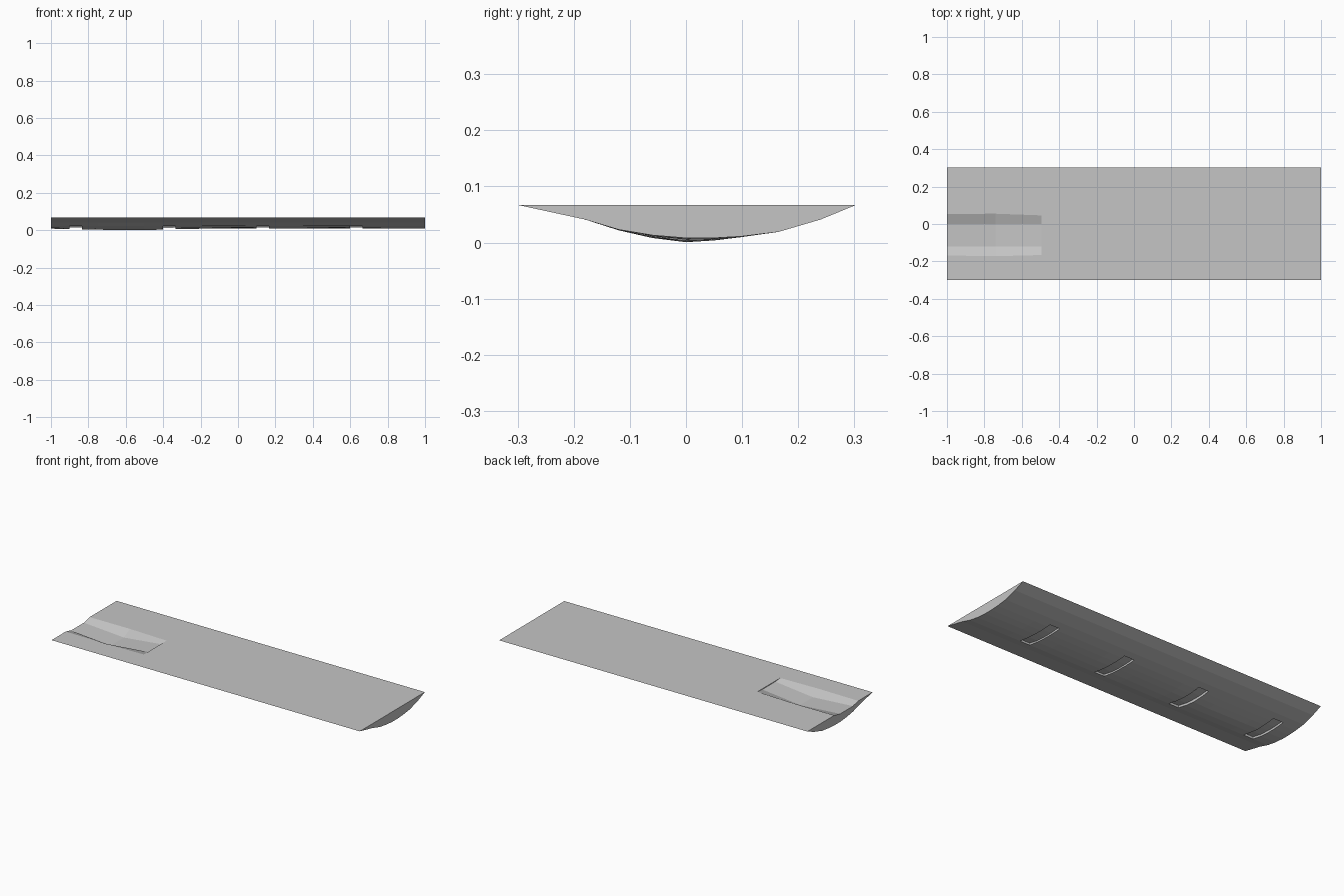
import bpy
import bmesh

default = bpy.data.objects.get("Cube")
if default:
    bpy.data.objects.remove(default, do_unlink=True)

TOP = 0.067

# Single plain grey material
grey = bpy.data.materials.new("plain_grey")
grey.use_nodes = True
colour = (0.56, 0.56, 0.56, 1.0)
grey.diffuse_color = colour
grey.node_tree.nodes["Principled BSDF"].inputs["Base Color"].default_value = colour


def loft(name, stations):
    """Closed solid through (x, [(y, z), ...]) cross-sections."""
    bm = bmesh.new()
    rings = [[bm.verts.new((x, y, z)) for y, z in section] for x, section in stations]
    for a, b in zip(rings, rings[1:]):
        for i in range(len(a)):
            j = (i + 1) % len(a)
            bm.faces.new((a[i], a[j], b[j], b[i]))
    bm.faces.new(rings[0])
    bm.faces.new(rings[-1])
    bmesh.ops.recalc_face_normals(bm, faces=bm.faces)
    mesh = bpy.data.meshes.new(name)
    bm.to_mesh(mesh)
    bm.free()
    obj = bpy.data.objects.new(name, mesh)
    bpy.context.collection.objects.link(obj)
    mesh.materials.append(grey)
    return obj


def carve(target, cutter):
    """Subtract the cutter, then remove it."""
    cutter.hide_render = True
    mod = target.modifiers.new("carve", 'BOOLEAN')
    mod.operation = 'DIFFERENCE'
    mod.solver = 'EXACT'
    mod.object = cutter
    bpy.context.view_layer.objects.active = target
    bpy.ops.object.modifier_apply(modifier=mod.name)
    bpy.data.objects.remove(cutter, do_unlink=True)


# Rounded underside, from the front edge to the back edge
UNDERSIDE = [(-0.30, TOP), (-0.18, 0.041), (-0.12, 0.023), (-0.06, 0.013), (0.0, 0.008),
             (0.05, 0.008), (0.10, 0.011), (0.165, 0.019), (0.24, 0.041), (0.303, TOP)]

# How far the belly sags at each station along the length
SAG = [(-1.0, 0.0), (-0.75, 0.006), (-0.5, 0.008), (-0.25, 0.001), (0.0, -0.004),
       (0.25, 0.0), (0.5, -0.003), (0.75, -0.002), (1.0, 0.0)]


def hull(sag):
    section = []
    for y, z in UNDERSIDE:
        weight = max(0.0, 1 - abs(y + 0.01) / 0.13)
        section.append((y, z - sag * weight))
    return section


slab = loft("half_log_slab", [(x, hull(sag)) for x, sag in SAG])

# Shallow dish in the flat top, open at the right-hand end
dish = []
for x, back, front, depth in [(-1.02, 0.054, -0.168, 0.011), (-0.74, 0.055, -0.172, 0.03),
                              (-0.495, 0.046, -0.166, 0.004)]:
    floor = TOP - depth
    dish.append((x, [(back, TOP), (0.0, floor), (-0.12, floor),
                     (front, TOP), (front, 0.12), (back, 0.12)]))
carve(slab, loft("dish_cutter", dish))

# Four curved notches across the underside
for i in range(4):
    x = -0.90 + 0.5 * i
    roof = [(-0.12, 0.035), (-0.06, 0.023), (0.0, 0.019), (0.05, 0.019), (0.12, 0.025)]
    section = roof + [(0.12, -0.05), (-0.12, -0.05)]
    carve(slab, loft("notch_cutter", [(x, section), (x + 0.065, section)]))

for face in slab.data.polygons:
    face.use_smooth = False
    face.material_index = 0
